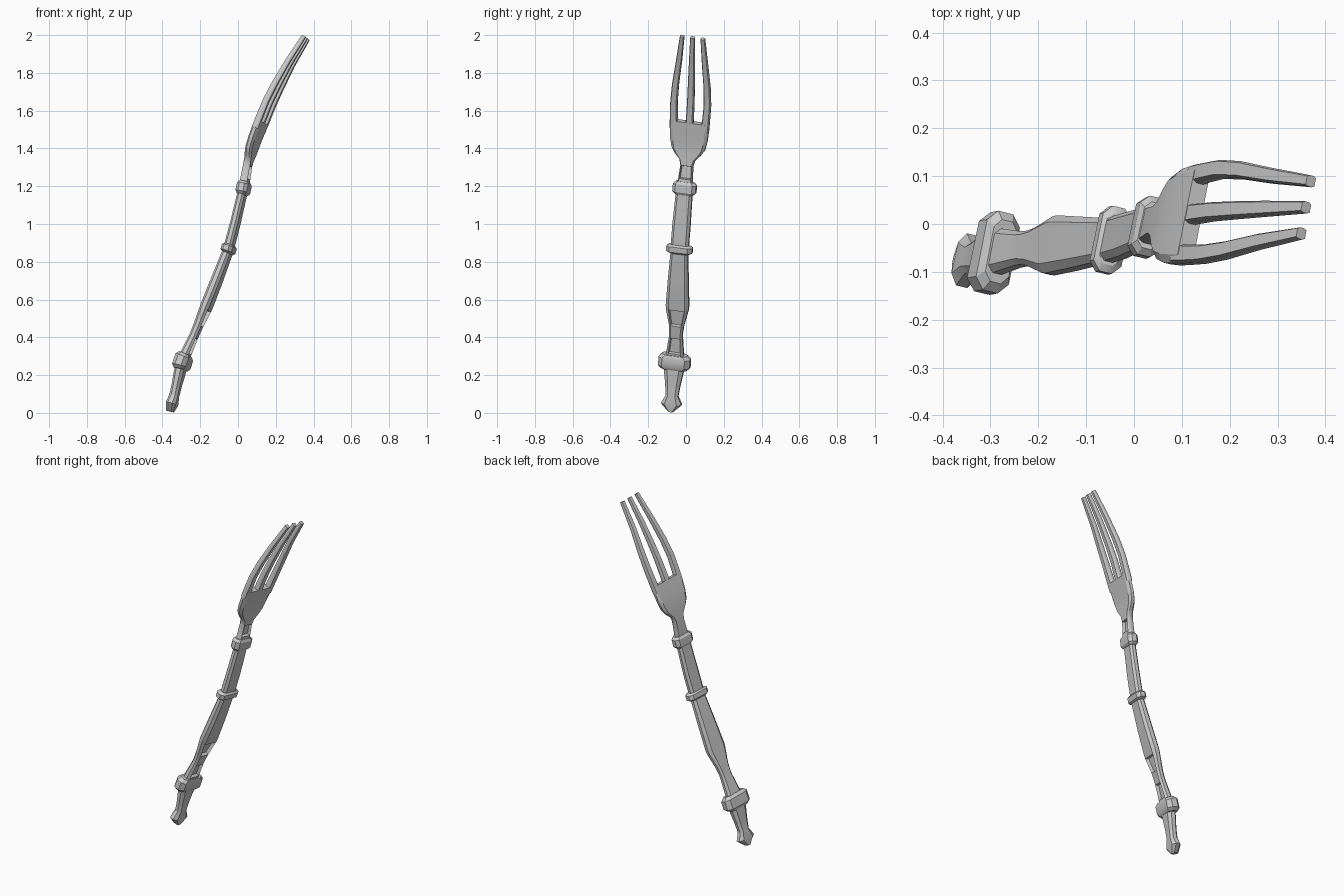
import bpy, bmesh
from mathutils import Vector

if "Cube" in bpy.data.objects:
    bpy.data.objects.remove(bpy.data.objects["Cube"])

# Centre line of the whole fork, bottom to tip
PATH = [Vector(p) for p in [
    (-.362, -.08, 0), (-.335, -.073, .10), (-.295, -.06, .27), (-.228, -.052, .42),
    (-.168, -.045, .56), (-.105, -.04, .72), (-.048, -.034, .87), (-.005, -.02, 1.04),
    (.032, -.006, 1.2), (.053, .006, 1.32), (.078, .014, 1.42), (.125, .02, 1.54),
    (.17, .026, 1.65), (.25, .031, 1.81), (.364, .035, 1.995)]]
SIDE = Vector((.22, .97, -.06)).normalized()


def point(z):
    for p, q in zip(PATH, PATH[1:]):
        if z <= q.z or q is PATH[-1]:
            return p.lerp(q, (z - p.z) / (q.z - p.z))


def frame(z):
    t = (point(z + .03) - point(z - .03)).normalized()
    side = (SIDE - t * SIDE.dot(t)).normalized()
    return side, side.cross(t)


def loft(name, stations, flat=.7, recesses=()):
    """Stations: (z, half width, half thickness, side offset). Chamfered box sections."""
    bm = bmesh.new()
    rings = []
    for s in stations:
        z, a, b = s[:3]
        off = s[3] if len(s) > 3 else 0
        side, front = frame(z)
        c = point(z) + side * off
        sec = [(flat, 1), (-flat, 1), (-1, .45), (-1, -.45),
               (-flat, -1), (flat, -1), (1, -.45), (1, .45)]
        rings.append([bm.verts.new(c + side * (a * u) + front * (b * v)) for u, v in sec])
    panels = []
    for i, (r, q) in enumerate(zip(rings, rings[1:])):
        for j in range(8):
            k = (j + 1) % 8
            f = bm.faces.new((r[j], r[k], q[k], q[j]))
            if j == 0 and i in recesses:
                panels.append(f)
    bm.faces.new(rings[0])
    bm.faces.new(rings[-1])
    bmesh.ops.recalc_face_normals(bm, faces=bm.faces[:])
    # Sunken panels on the front of the handle
    if panels:
        bmesh.ops.inset_individual(bm, faces=panels, thickness=.005, depth=-.019)
    me = bpy.data.meshes.new(name)
    bm.to_mesh(me)
    bm.free()
    ob = bpy.data.objects.new(name, me)
    bpy.context.collection.objects.link(ob)
    bpy.ops.object.select_all(action='DESELECT')
    ob.select_set(True)
    bpy.context.view_layer.objects.active = ob
    bpy.ops.object.shade_smooth_by_angle(angle=.5)
    return ob


# Pommel with its pointed knob
loft("pommel", [(.008, .014, .02), (.048, .056, .027), (.092, .033, .023),
                (.15, .04, .023), (.21, .05, .026), (.26, .055, .026)], .6)

# Lower and upper grip
loft("lower_grip", [(.27, .052, .024), (.32, .046, .023), (.40, .037, .02),
                    (.425, .036, .02), (.465, .04, .021), (.548, .06, .024),
                    (.57, .062, .025), (.70, .055, .025), (.87, .045, .022)], .72, (1, 4))
loft("upper_grip", [(.86, .048, .022), (1.0, .048, .021), (1.2, .043, .02)], .72)

# Three rounded collars
for name, z, h, a, b in [("lower_collar", .27, .04, .085, .038),
                         ("middle_collar", .868, .022, .07, .031),
                         ("upper_collar", 1.19, .034, .063, .031)]:
    loft(name, [(z - h, a * .78, b * .72), (z - h * .6, a, b),
                (z + h * .6, a, b), (z + h, a * .78, b * .72)], .72)

# Neck flaring into the head
loft("neck_and_head", [(1.2, .04, .02), (1.24, .038, .02), (1.31, .034, .019),
                       (1.34, .042, .019), (1.37, .07, .019), (1.40, .09, .019),
                       (1.45, .101, .019), (1.50, .105, .019), (1.54, .107, .018)],
     .84, (1,))

# Three tines, the outer two curving inward
for name, s in [("left_tine", -1), ("middle_tine", 0), ("right_tine", 1)]:
    loft(name, [(1.50, .022, .017, s * .084), (1.56, .02, .017, s * .088),
                (1.64, .019, .016, s * .091), (1.73, .018, .015, s * .086),
                (1.85, .016, .013, s * .071), (1.988, .012, .011, s * .056)], .75)
